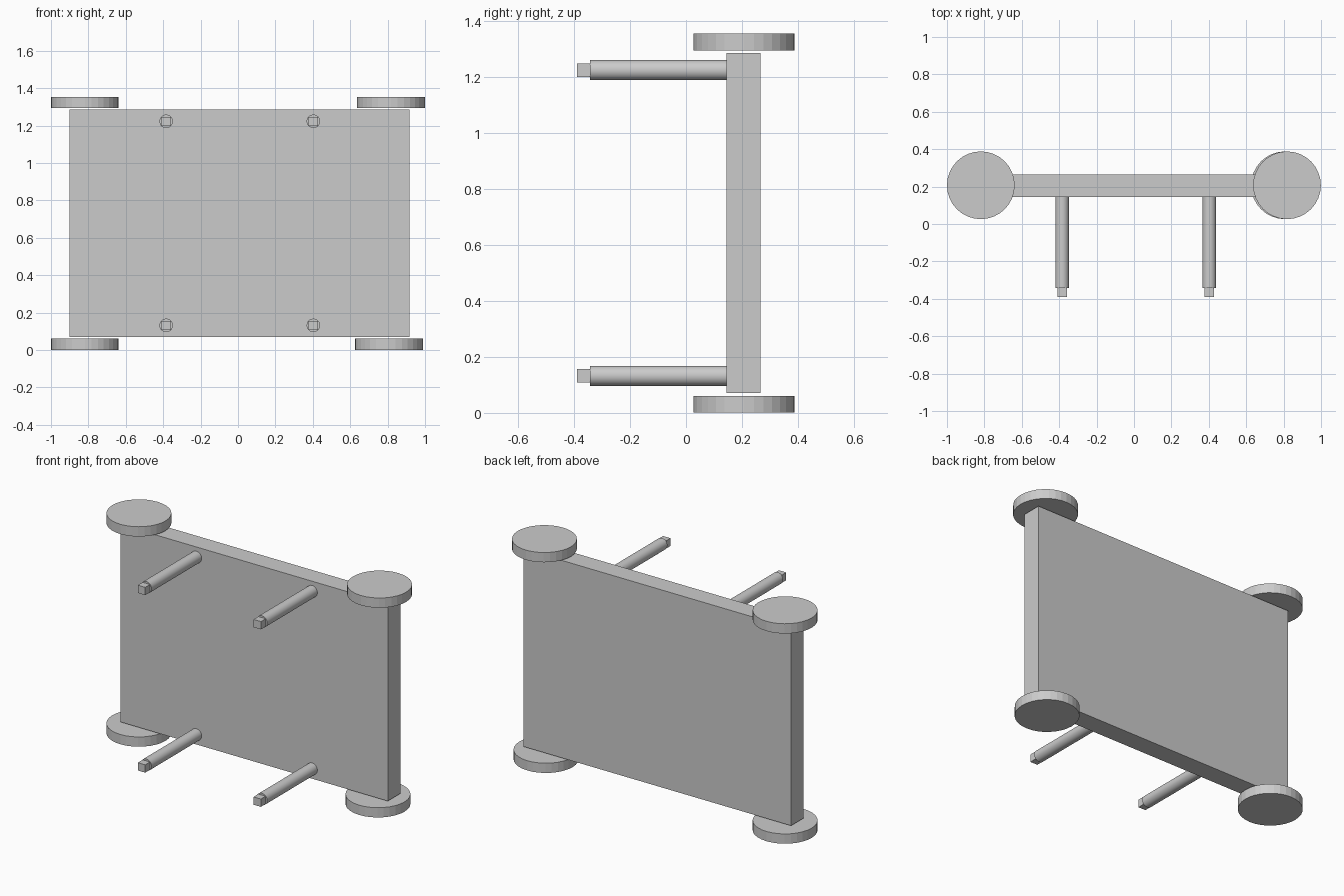
import bpy
from math import radians, pi

if "Cube" in bpy.data.objects:
    bpy.data.objects.remove(bpy.data.objects["Cube"])


def box(name, x, y, z):
    """Box spanning the given (min, max) ranges."""
    bpy.ops.mesh.primitive_cube_add(size=1, location=[(a + b) / 2 for a, b in (x, y, z)])
    ob = bpy.context.object
    ob.name = name
    ob.scale = [b - a for a, b in (x, y, z)]
    bpy.ops.object.transform_apply(location=False, rotation=False, scale=True)
    return ob


def cylinder(name, radius, depth, loc, rot=(0, 0, 0), smooth=False):
    bpy.ops.mesh.primitive_cylinder_add(vertices=32, radius=radius, depth=depth,
                                        location=loc, rotation=rot)
    ob = bpy.context.object
    ob.name = name
    if smooth:
        bpy.ops.object.shade_smooth_by_angle(angle=radians(30))
    return ob


# Upright panel
box("panel", (-0.90, 0.918), (0.144, 0.265), (0.071, 1.285))

# Corner discs, just clear of the panel edges
for name, x, z in (("lower_left_disc", -0.819, 0.031), ("lower_right_disc", 0.807, 0.031),
                   ("upper_left_disc", -0.819, 1.323), ("upper_right_disc", 0.818, 1.323)):
    cylinder(name, 0.181, 0.06, (x, 0.207, z))

# Round pegs with square tips on the front
front, shoulder, tip = 0.144, -0.343, -0.389
for row, z in (("lower", 0.132), ("upper", 1.223)):
    for side, x in (("left", -0.384), ("right", 0.403)):
        cylinder(f"{row}_{side}_peg", 0.036, front - shoulder,
                 (x, (front + shoulder) / 2, z), (pi / 2, 0, 0), smooth=True)
        box(f"{row}_{side}_peg_tip", (x - 0.025, x + 0.025), (tip, shoulder + 0.005),
            (z - 0.024, z + 0.024))
